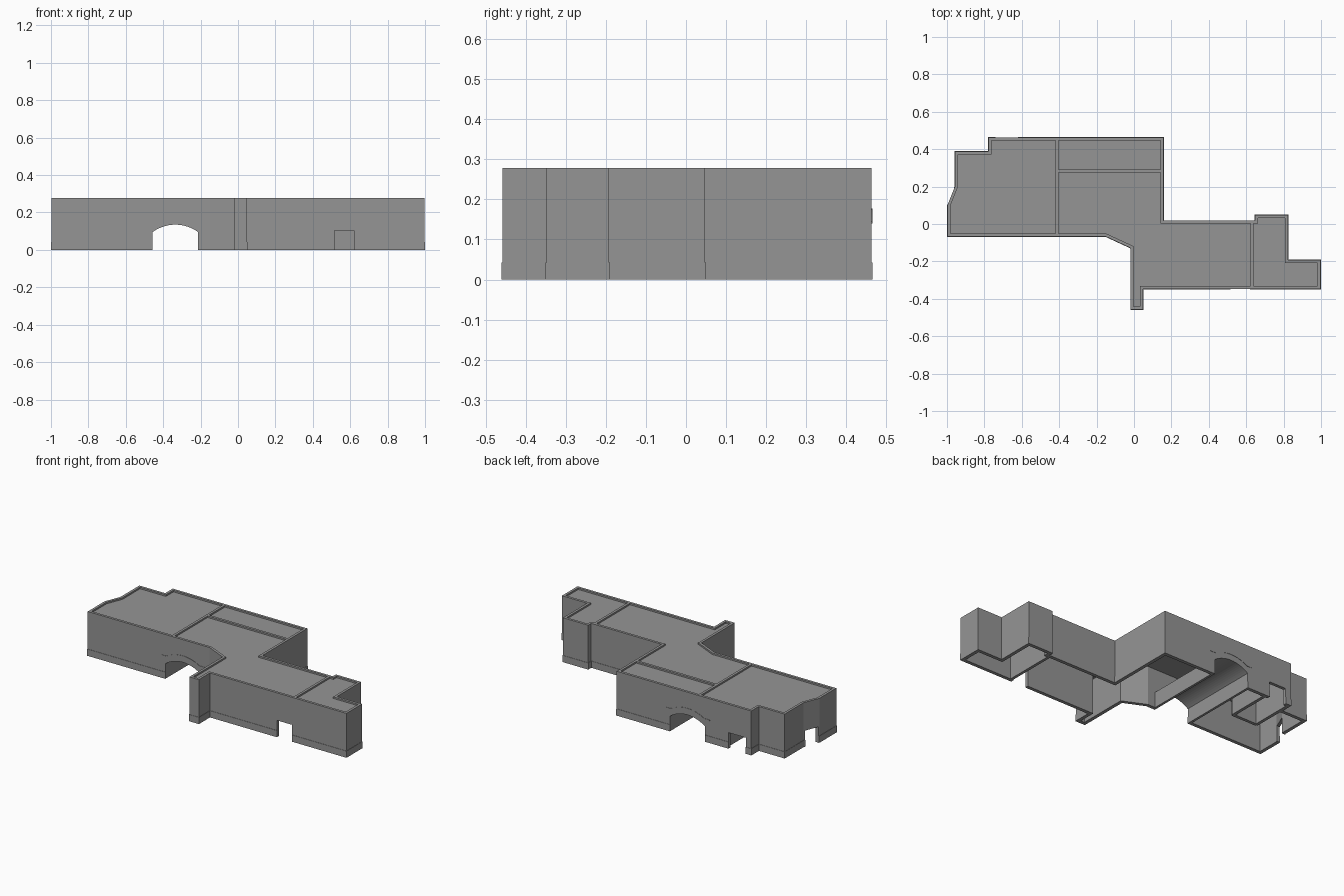
import bpy, bmesh, math
from mathutils import Vector

cube = bpy.data.objects.get("Cube")
if cube:
    bpy.data.objects.remove(cube)

grey = bpy.data.materials.new("stone grey")
grey.use_nodes = True
tone = (0.3, 0.3, 0.3, 1)
grey.diffuse_color = tone
grey.node_tree.nodes["Principled BSDF"].inputs["Base Color"].default_value = tone

# Building plan, counter-clockwise
PLAN = [(-1, -.07), (-.15, -.07), (-.02, -.13), (-.02, -.46), (.05, -.46),
        (.05, -.35), (1, -.35), (1, -.19), (.825, -.19), (.825, .05),
        (.645, .05), (.645, .02), (.16, .02), (.16, .465), (-.78, .465),
        (-.78, .39), (-.96, .39), (-.96, .2), (-1, .1)]
TOP, CEILING, ROOF = .278, .25, .268
FRONT, BACK = -.07, .465


def inset(points, d):
    """Mitred inward offset of a counter-clockwise polygon."""
    pts = [Vector(p) for p in points]
    out = []
    for i, p in enumerate(pts):
        e1 = (p - pts[i - 1]).normalized()
        e2 = (pts[(i + 1) % len(pts)] - p).normalized()
        n1, n2 = Vector((-e1.y, e1.x)), Vector((-e2.y, e2.x))
        out.append(tuple(p + (n1 + n2) * (d / (1 + n1.dot(n2)))))
    return out


def prism(name, points, lo, hi, axis="z"):
    """Extrude a polygon along z (plan) or y (elevation)."""
    bm = bmesh.new()
    place = (lambda p: (p[0], p[1], lo)) if axis == "z" else (lambda p: (p[0], lo, p[1]))
    face = bm.faces.new([bm.verts.new(place(p)) for p in points])
    new = bmesh.ops.extrude_face_region(bm, geom=[face])["geom"]
    shift = (0, 0, hi - lo) if axis == "z" else (0, hi - lo, 0)
    bmesh.ops.translate(bm, vec=shift,
                        verts=[v for v in new if isinstance(v, bmesh.types.BMVert)])
    bmesh.ops.recalc_face_normals(bm, faces=bm.faces)
    mesh = bpy.data.meshes.new(name)
    bm.to_mesh(mesh)
    bm.free()
    mesh.materials.append(grey)
    ob = bpy.data.objects.new(name, mesh)
    bpy.context.collection.objects.link(ob)
    return ob


def box(name, x0, x1, y0, y1, z0, z1):
    return prism(name, [(x0, y0), (x1, y0), (x1, y1), (x0, y1)], z0, z1)


def cut(ob, cutters):
    bpy.context.view_layer.objects.active = ob
    for c in cutters:
        mod = ob.modifiers.new("cut", "BOOLEAN")
        mod.operation, mod.solver, mod.object = "DIFFERENCE", "EXACT", c
        bpy.ops.object.modifier_apply(modifier=mod.name)


def arc(half, spring, rise, steps=20):
    """Points of a flat arch from right to left."""
    r = (half ** 2 + rise ** 2) / (2 * rise)
    a = math.asin(half / r)
    return [(-.335 + r * math.sin(t), spring + rise - r + r * math.cos(t))
            for t in [a - 2 * a * i / steps for i in range(steps + 1)]]


# Cutters: arched passage and doorways
arch = arc(.122, .095, .04)
passage = prism("passage_cutter", [(-.457, -.1), (-.213, -.1)] + arch, -.6, .6, "y")
doors = [passage,
         box("front_door_cutter", .515, .62, -.4, -.3, -.1, .105),
         box("back_door_cutter", -.74, -.62, .4, .5, -.1, .1),
         box("side_door_cutter", -1.1, -.9, .105, .19, -.1, .1)]
cavity = prism("cavity_cutter", inset(PLAN, .022), -.1, CEILING)
recess = prism("roof_recess_cutter", inset(PLAN, .018), ROOF, .4)

# Walls with roof slab and parapet
walls = prism("walls_and_roof", inset(PLAN, .002), 0, TOP)
cut(walls, [cavity, recess] + doors)

# Plinth around the foot
plinth = prism("plinth", PLAN, 0, .042)
cut(plinth, [cavity] + doors)

# Vault lining of the passage
outer = arc(.137, .1, .045)
lining = [(-.198, 0)] + outer + [(-.472, 0), (-.457, 0)] + arch[::-1] + [(-.213, 0)]
prism("passage_vault", lining, FRONT + .006, BACK - .006, "y")

# Thin arch mouldings on both faces
crown = [(-.18, .145)] + arc(.115, .145, .032) + [(-.49, .145)]
under = [(x, z - .005) for x, z in reversed(crown)]
for name, y in (("front_arch_moulding", FRONT), ("back_arch_moulding", BACK - .004)):
    prism(name, crown + under, y, y + .004, "y")

# Roof dividers between the sections
for name, x0, x1, y0, y1 in (("roof_divider_cross", -.42, -.404, -.06, .455),
                             ("roof_divider_long", -.41, .15, .275, .291),
                             ("roof_divider_wing", .622, .638, -.34, .01)):
    box(name, x0, x1, y0, y1, CEILING + .005, TOP)

# Inner partitions
for name, x0, x1, y0, y1 in (("wing_partition", .625, .643, -.34, .01),
                             ("bay_wall_right", -.605, -.585, .17, .455),
                             ("bay_wall_left", -.778, -.758, .17, .455),
                             ("bay_wall_end", -.77, -.59, .16, .18)):
    box(name, x0, x1, y0, y1, 0, CEILING + .005)

# Remove the cutters
for c in doors + [cavity, recess]:
    bpy.data.objects.remove(c)
